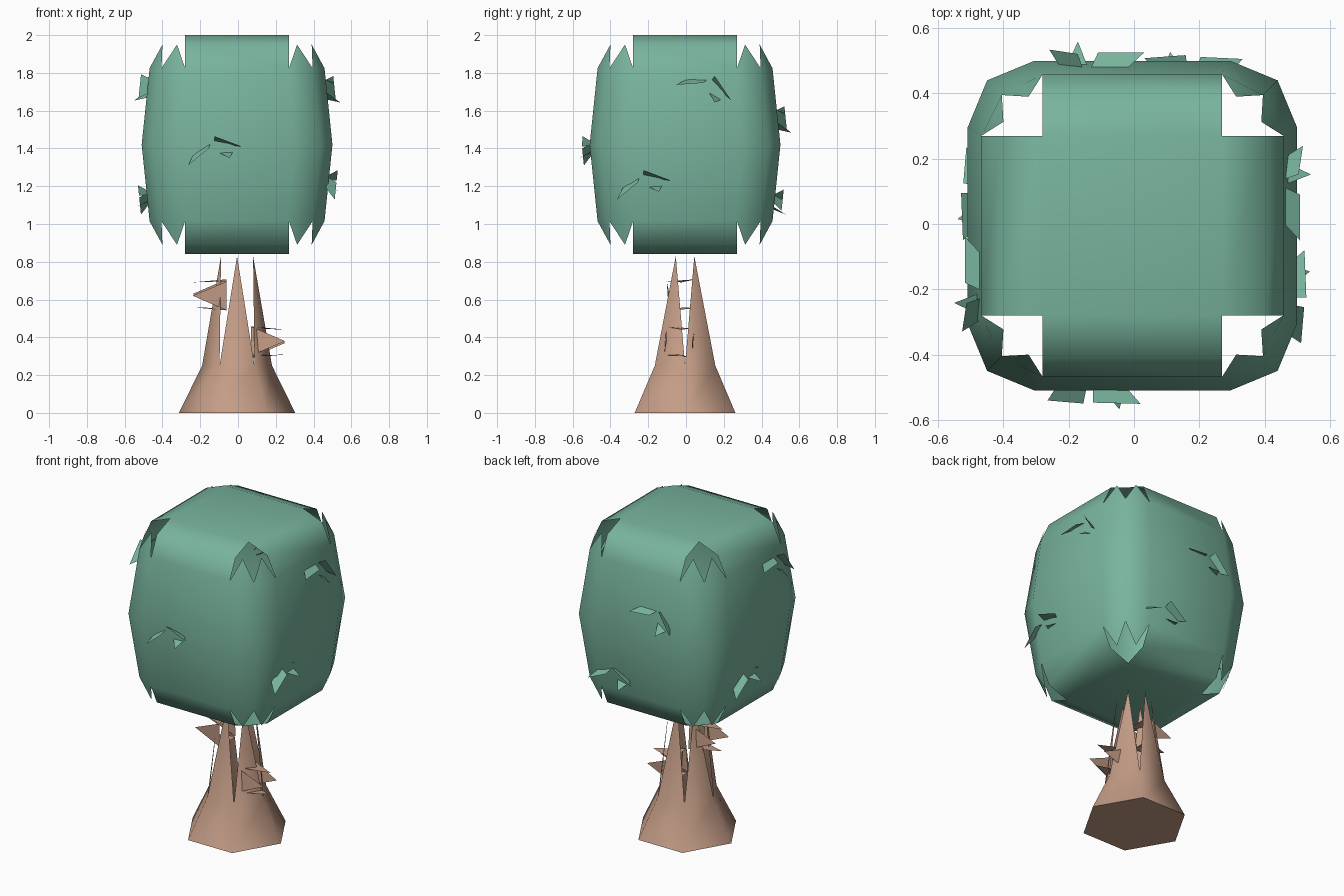
import bpy, bmesh
from math import cos, sin, radians
from mathutils import Vector, Matrix

cube = bpy.data.objects.get("Cube")
if cube:
    bpy.data.objects.remove(cube)


def material(name, rgb):
    m = bpy.data.materials.new(name)
    m.use_nodes = True
    color = (*rgb, 1.0)
    m.diffuse_color = color
    bsdf = m.node_tree.nodes["Principled BSDF"]
    bsdf.inputs["Base Color"].default_value = color
    bsdf.inputs["Roughness"].default_value = 0.9
    return m


green = material("leaf green", (0.19, 0.46, 0.34))
brown = material("bark brown", (0.55, 0.335, 0.24))
SHIFT = Vector((-0.005, -0.005, 0))


def build(name, faces, mat, smooth=True, recalc=True):
    """Make an object from a list of faces, each a list of points."""
    bm = bmesh.new()
    for pts in faces:
        bm.faces.new([bm.verts.new(Vector(p) + SHIFT) for p in pts])
    bmesh.ops.remove_doubles(bm, verts=bm.verts, dist=0.0005)
    if recalc:
        bmesh.ops.recalc_face_normals(bm, faces=bm.faces)
    for f in bm.faces:
        f.smooth = smooth
    mesh = bpy.data.meshes.new(name)
    bm.to_mesh(mesh)
    bm.free()
    mesh.materials.append(mat)
    if smooth:
        mesh.set_sharp_from_angle(angle=radians(60))
    obj = bpy.data.objects.new(name, mesh)
    bpy.context.collection.objects.link(obj)
    return obj


def turn(p, quarter):
    """Rotate a point about z by quarter turns."""
    x, y, z = p
    for _ in range(quarter):
        x, y = -y, x
    return (x, y, z)


# Canopy: rounded box whose eight corners end in open spikes
MID, RISE, TOP = 1.42, 0.405, 0.58
FLAT, BEND, WALL, WAIST = 0.275, 0.405, 0.463, 0.505
faces = []
for s in (1, -1):
    cap, rim, tip = MID + s * TOP, MID + s * RISE, MID + s * 0.53
    quarters = [
        # rounded shoulder in two steps
        [(FLAT, -FLAT, cap), (FLAT, FLAT, cap), (BEND, FLAT, tip), (BEND, -FLAT, tip)],
        [(BEND, -FLAT, tip), (BEND, FLAT, tip), (WALL, FLAT, rim), (WALL, -FLAT, rim)],
        # flat side wall
        [(WALL, -FLAT, rim), (WALL, FLAT, rim), (WAIST, 0.3, MID), (WAIST, -0.3, MID)],
        # bevelled vertical corner
        [(WALL, FLAT, rim), (0.4, 0.4, rim), (0.445, 0.445, MID), (WAIST, 0.3, MID)],
        [(0.4, 0.4, rim), (FLAT, WALL, rim), (0.3, WAIST, MID), (0.445, 0.445, MID)],
        # corner spikes
        [(WALL, FLAT, rim), (0.4, 0.4, rim), (0.395, 0.318, tip)],
        [(0.4, 0.4, rim), (FLAT, WALL, rim), (0.318, 0.395, tip)],
    ]
    for q in range(4):
        faces += [[turn(p, q) for p in f] for f in quarters]
    faces.append([turn((FLAT, FLAT, cap), q) for q in range(4)])
build("canopy", faces, green)

# Leaf tufts: two flared leaves and a small pointed one, as (across, up, out)
IN, OUT = -0.01, 0.042
tuft = [
    [(-0.11, -0.03, IN), (-0.14, -0.09, OUT), (-0.03, 0.0, OUT), (-0.02, 0.03, IN)],
    [(0.0, 0.065, OUT), (0.145, 0.01, OUT), (0.1, 0.015, IN), (0.0, 0.035, IN)],
    [(0.02, -0.02, IN), (0.1, -0.015, IN), (0.08, -0.05, 0.065)],
]
# facing angle, distance across, height, tilt
places = [
    ("front", -90, -0.12, 1.40, 0),
    ("left_upper", 0, 0.12, 1.73, -35),
    ("left_lower", 0, -0.22, 1.22, 0),
    ("back_upper", 90, 0.13, 1.57, -35),
    ("back_lower", 90, -0.18, 1.12, -15),
    ("right_upper", 180, 0.20, 1.74, -35),
    ("right_lower", 180, -0.10, 1.14, 0),
]
for label, facing, across, height, tilt in places:
    a, t = radians(facing), radians(tilt)
    normal, side = Vector((cos(a), sin(a), 0)), Vector((-sin(a), cos(a), 0))
    leaves = []
    for leaf in tuft:
        pts = []
        for u, v, out in leaf:
            uu = across + u * cos(t) - v * sin(t)
            z = height + u * sin(t) + v * cos(t)
            wall = WAIST - (WAIST - WALL) * min(1, abs(z - MID) / RISE)
            pts.append(normal * (wall + out) + side * uu + Vector((0, 0, z)))
        leaves.append(pts)
    build("leaf_tuft_" + label, leaves, green, smooth=False, recalc=False)


def ring(radius, z, i, offset=0):
    a = radians(60 * (i + offset))
    return (radius * cos(a), radius * sin(a), z)


# Trunk: flared six-sided foot with a tapering blade on each side
faces = [[ring(0.308, 0, i) for i in range(6)]]
for i in range(6):
    faces.append([ring(0.308, 0, i), ring(0.308, 0, i + 1),
                  ring(0.185, 0.25, i + 1), ring(0.185, 0.25, i)])
    faces.append([ring(0.185, 0.25, i), ring(0.185, 0.25, i + 1),
                  ring(0.098, 0.83, i, 0.5)])
build("trunk", faces, brown)


# Branch stubs: four pointed blades around a slightly rolled square base
def branch(name, base_x, tip_x, y, z, roll):
    half = 0.077
    turn_x = Matrix.Rotation(radians(roll), 3, "X")
    centre = Vector((0, y, z))
    corners = [turn_x @ Vector((0, sy * half, sz * half))
               for sy, sz in ((-1, -1), (1, -1), (1, 1), (-1, 1))]
    blades = []
    for a, b in zip(corners, corners[1:] + corners[:1]):
        base, tip = Vector((base_x, 0, 0)), Vector((tip_x, 0, 0))
        blades.append([centre + base + a, centre + base + b,
                       centre + tip + (a + b) * 0.43])
    build(name, blades, brown, smooth=False, recalc=False)


branch("upper_branch", -0.055, -0.235, -0.015, 0.625, 4)
branch("lower_branch", 0.075, 0.255, -0.03, 0.375, -4)
